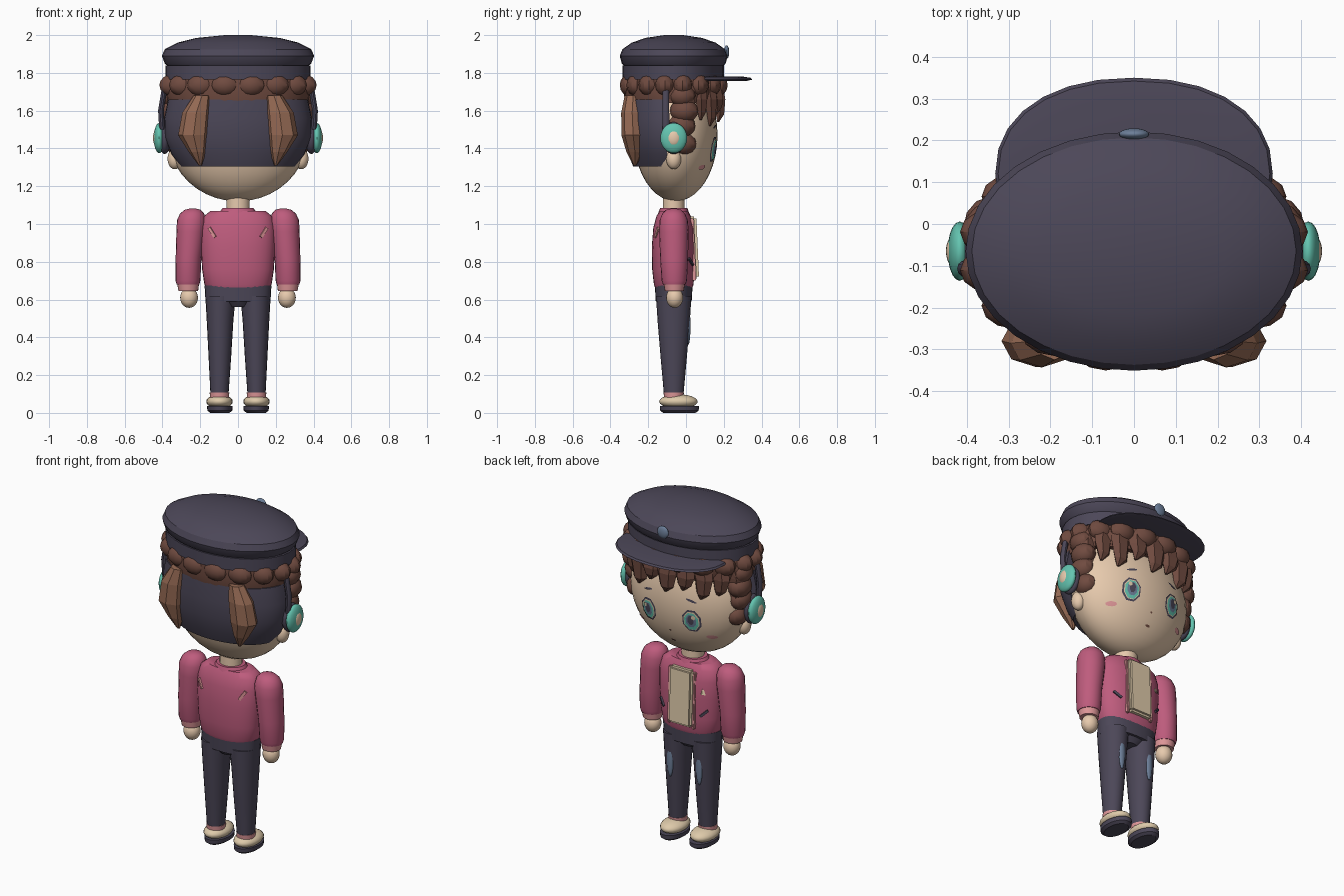
import bpy, bmesh, math
from mathutils import Vector, Matrix

cube = bpy.data.objects.get("Cube")
if cube:
    bpy.data.objects.remove(cube)


def material(name, rgb):
    lin = [((c / 255 + 0.055) / 1.055) ** 2.4 for c in rgb] + [1]
    m = bpy.data.materials.new(name)
    m.use_nodes = True
    m.diffuse_color = lin
    m.node_tree.nodes["Principled BSDF"].inputs["Base Color"].default_value = lin
    return m


NAVY = material("navy", (76, 71, 88))
BROWN = material("brown", (112, 75, 64))
TAN = material("light_brown", (150, 106, 84))
SKIN = material("skin", (232, 203, 174))
PINK = material("rose_pink", (190, 92, 125))
PALE = material("pale_pink", (222, 150, 152))
TEAL = material("teal", (100, 196, 176))
SLATE = material("slate_blue", (108, 126, 152))
CREAM = material("cream", (222, 202, 170))


def finish(name, bm, mat, smooth=35):
    bmesh.ops.recalc_face_normals(bm, faces=bm.faces[:])
    me = bpy.data.meshes.new(name)
    bm.to_mesh(me)
    bm.free()
    me.materials.append(mat)
    ob = bpy.data.objects.new(name, me)
    bpy.context.collection.objects.link(ob)
    if smooth:
        bpy.ops.object.select_all(action='DESELECT')
        ob.select_set(True)
        bpy.context.view_layer.objects.active = ob
        bpy.ops.object.shade_smooth_by_angle(angle=math.radians(smooth))
    return ob


def loft(name, rings, mat, n=24, smooth=35, power=1.0, arc=(0, 360)):
    """Stack of ellipses (z, cx, cy, rx, ry) joined and capped."""
    bm = bmesh.new()
    full = arc[1] - arc[0] == 360
    rows = []
    for z, cx, cy, rx, ry in rings:
        row = []
        for i in range(n):
            a = math.radians(arc[0] + (arc[1] - arc[0]) * i / (n if full else n - 1))
            c, s = math.cos(a), math.sin(a)
            row.append(bm.verts.new((cx + rx * math.copysign(abs(c) ** power, c),
                                     cy + ry * math.copysign(abs(s) ** power, s), z)))
        rows.append(row)
    for r0, r1 in zip(rows, rows[1:]):
        for i in range(n):
            j = (i + 1) % n
            bm.faces.new((r0[i], r0[j], r1[j], r1[i]))
    bm.faces.new(rows[0])
    bm.faces.new(rows[-1])
    return finish(name, bm, mat, smooth)


def ball(name, loc, scale, mat, seg=20, smooth=40):
    bm = bmesh.new()
    bmesh.ops.create_uvsphere(bm, u_segments=seg, v_segments=seg // 2 + 2, radius=1)
    bm.transform(Matrix.Translation(loc) @ Matrix.Diagonal((*scale, 1)))
    return finish(name, bm, mat, smooth)


def box(name, loc, size, mat, rot=(0, 0, 0), bevel=0):
    bm = bmesh.new()
    bmesh.ops.create_cube(bm, size=1)
    bm.transform(Matrix.Diagonal((*size, 1)))
    if bevel:
        bmesh.ops.bevel(bm, geom=bm.edges[:], offset=bevel, segments=2, affect='EDGES')
    ob = finish(name, bm, mat)
    ob.location, ob.rotation_euler = loc, rot
    return ob


HEAD, HEAD_R = Vector((0, -0.055, 1.47)), Vector((0.37, 0.222, 0.35))


def face_plate(name, x, z, rx, rz, mat, lift, n=12, tilt=0):
    """Thin disc that follows the curve of the face."""
    bm = bmesh.new()

    def point(u, v):
        px, pz = x + u, z + v
        k = 1 - (px / HEAD_R.x) ** 2 - ((pz - HEAD.z) / HEAD_R.z) ** 2
        return bm.verts.new((px, HEAD.y + HEAD_R.y * math.sqrt(max(k, 0)) + lift, pz))

    mid = point(0, 0)
    rows = []
    for t in (0.5, 1):
        rows.append([point(t * rx * math.cos(a), t * rz * math.sin(a) + tilt * t * rx * math.cos(a))
                     for a in (math.tau * (i + 0.5) / n for i in range(n))])
    for i in range(n):
        j = (i + 1) % n
        bm.faces.new((mid, rows[0][i], rows[0][j]))
        bm.faces.new((rows[0][i], rows[1][i], rows[1][j], rows[0][j]))
    return finish(name, bm, mat, 0)


# Head and face
ball("head", HEAD, HEAD_R, SKIN, 36)
loft("neck", [(1.03, 0, -.065, .062, .058), (1.16, 0, -.065, .062, .058)], SKIN)
face_plate("nose", 0, 1.305, .007, .005, BROWN, .004, 8)
face_plate("mouth", 0, 1.235, .016, .006, BROWN, .004, 8)

# Hair under the hat, back of the head, and curls
loft("hair_cap", [(1.64, 0, -.075, .368, .245), (1.70, 0, -.07, .385, .262),
                  (1.78, 0, -.065, .375, .262)], BROWN, 32)
loft("back_head", [(1.305, 0, -.10, .305, .18), (1.37, 0, -.10, .352, .205), (1.46, 0, -.10, .388, .225),
                   (1.56, 0, -.10, .39, .228), (1.66, 0, -.10, .37, .222)], NAVY, 25, arc=(180, 360))
for i in range(16):
    a = math.tau * (i + .5) / 16
    ball(f"hair_scallop_{i}", (.345 * math.cos(a), -.065 + .235 * math.sin(a), 1.735),
         (.078, .055, .06), BROWN, 12, 30)
for i, (a, tip) in enumerate(zip(range(18, 163, 18), (1.50, 1.55, 1.52, 1.58, 1.54, 1.57, 1.53, 1.55, 1.49))):
    c, s = math.cos(math.radians(a)), math.sin(math.radians(a))
    w = .045 + .018 * s
    loft(f"bang_{i}", [(1.77, .33 * c, -.055 + .21 * s, w, .04),
                       (1.66, .355 * c, -.055 + .232 * s, w, .036),
                       (tip + .04, .35 * c, -.055 + .235 * s, w * .7, .025),
                       (tip, .345 * c + .015, -.055 + .225 * s, .008, .006)], BROWN, 6, 0)

# Flat cap
loft("cap_band", [(1.765, 0, -.068, .385, .268), (1.838, 0, -.068, .385, .268)], NAVY, 32)
loft("cap_crown", [(1.83, 0, -.065, .365, .255), (1.85, 0, -.065, .388, .275), (1.89, 0, -.065, .403, .286),
                   (1.925, 0, -.065, .388, .272), (1.96, 0, -.065, .32, .222),
                   (1.985, 0, -.065, .22, .15), (2.0, 0, -.065, .07, .05)], NAVY, 32, 30)
loft("cap_visor", [(1.757, 0, .12, .30, .20), (1.764, 0, .12, .332, .23), (1.774, 0, .12, .325, .222),
                   (1.782, 0, .12, .28, .17)], NAVY, 28, power=.9)
ball("cap_badge", (0, .215, 1.91), (.036, .014, .036), SLATE)

# Jacket body, shirt and waist
loft("jacket_body", [(.66, 0, -.065, .165, .098), (.68, 0, -.065, .178, .105), (.76, 0, -.067, .19, .112),
                     (.88, 0, -.067, .197, .114), (.98, 0, -.065, .197, .108), (1.04, 0, -.065, .182, .092),
                     (1.07, 0, -.065, .145, .075)], PINK, 32, 50, power=.85)
loft("jacket_collar", [(1.05, 0, -.065, .105, .085), (1.085, 0, -.065, .082, .072)], PINK)
box("shirt_front", (0, .037, .875), (.15, .05, .33), CREAM, (math.radians(2.5), 0, 0), .012)
loft("waistband", [(.59, 0, -.065, .172, .095), (.675, 0, -.065, .177, .1)], NAVY, 28, power=.85)
loft("hips", [(.56, 0, -.065, .06, .06), (.60, 0, -.065, .14, .09)], NAVY)
loft("chest_badge", [(.91, -.125, .025, .022, .007), (.95, -.125, .022, .002, .003)], CREAM, 4, 0)

# Mirrored parts
for s, side in ((1, "left"), (-1, "right")):
    # Eyes, brows and cheeks
    for part, dx, dz, rx, rz, mat, lift, n in (
            ("eye_outline", 0, 0, .056, .07, NAVY, .004, 8),
            ("eye_white", 0, 0, .047, .06, CREAM, .006, 8),
            ("iris", 0, -.002, .042, .055, TEAL, .008, 8),
            ("iris_inner", 0, .002, .030, .040, SLATE, .010, 8),
            ("pupil", 0, .008, .018, .030, NAVY, .012, 8),
            ("eye_glint", .016, .026, .012, .014, CREAM, .014, 6),
            ("cheek", .09, -.095, .027, .013, PALE, .004, 12)):
        face_plate(f"{side}_{part}", s * (.14 + dx), 1.395 + dz, rx, rz, mat, lift, n)
    face_plate(f"{side}_brow", s * .14, 1.515, .032, .007, NAVY, .004, 8, -.25 * s)
    ball(f"{side}_ear", (s * .335, -.065, 1.345), (.038, .04, .055), SKIN)

    # Side curls and the pointed back lock
    for i, (x, y, z, r) in enumerate(((.35, -.02, 1.68, .07), (.345, -.01, 1.60, .075),
                                      (.338, -.025, 1.52, .075), (.325, -.015, 1.425, .07))):
        ball(f"{side}_curl_{i}", (s * x, y, z), (r * .85, r, r * .85), BROWN, 12, 30)
    loft(f"{side}_back_lock", [(1.68, s * .19, -.28, .045, .045), (1.59, s * .22, -.285, .075, .058),
                               (1.47, s * .235, -.28, .082, .062), (1.38, s * .215, -.27, .045, .045),
                               (1.31, s * .20, -.27, .008, .008)], TAN, 8, 0)

    # Headphones
    ball(f"{side}_ear_pad", (s * .388, -.065, 1.455), (.032, .066, .085), NAVY)
    ball(f"{side}_ear_cup", (s * .417, -.065, 1.455), (.029, .071, .08), TEAL)
    ball(f"{side}_ear_cup_centre", (s * .431, -.065, 1.455), (.019, .037, .045), SKIN)
    loft(f"{side}_headband", [(1.50, s * .402, -.105, .015, .019), (1.60, s * .408, -.107, .015, .019),
                              (1.71, s * .39, -.107, .015, .017)], NAVY, 10)

    # Arm, cuff and hand
    loft(f"{side}_sleeve", [(.68, s * .265, -.062, .06, .06), (.70, s * .265, -.062, .066, .067),
                            (.82, s * .262, -.063, .068, .074), (.96, s * .25, -.064, .076, .078),
                            (1.02, s * .246, -.065, .077, .075), (1.055, s * .243, -.065, .064, .06),
                            (1.075, s * .24, -.065, .042, .04), (1.082, s * .24, -.065, .014, .013)],
         PINK, 20, 50)
    loft(f"{side}_cuff", [(.645, s * .263, -.062, .052, .05), (.685, s * .264, -.062, .058, .057)], PALE, 20)
    ball(f"{side}_hand", (s * .259, -.06, .61), (.047, .045, .054), SKIN)

    # Jacket trim, pockets and back slashes
    box(f"{side}_jacket_trim", (s * .08, .036, .865), (.016, .022, .33), PALE, (.04, 0, 0), .004)
    box(f"{side}_pocket", (s * .137, .027, .80), (.055, .009, .013), NAVY, (0, s * -.7, s * -.55))
    box(f"{side}_back_slash", (s * .135, -.15, .955), (.016, .02, .06), PALE, (0, s * .62, s * .45))

    # Leg, faded patch, sock and shoe
    loft(f"{side}_leg", [(.10, s * .098, -.065, .048, .052), (.30, s * .096, -.065, .06, .07),
                         (.48, s * .095, -.065, .07, .085), (.62, s * .093, -.065, .08, .094)], NAVY, 20)
    ball(f"{side}_leg_patch", (s * .095, .012, .46), (.02, .012, .10), SLATE, 12)
    loft(f"{side}_sock", [(.07, s * .098, -.065, .05, .05), (.108, s * .098, -.065, .052, .054)], PALE, 20)
    ball(f"{side}_shoe", (s * .098, -.04, .06), (.07, .102, .038), CREAM)
    loft(f"{side}_sole", [(0, s * .096, -.035, .05, .085), (.012, s * .096, -.035, .066, .102),
                          (.036, s * .096, -.035, .068, .104)], NAVY, 24)
